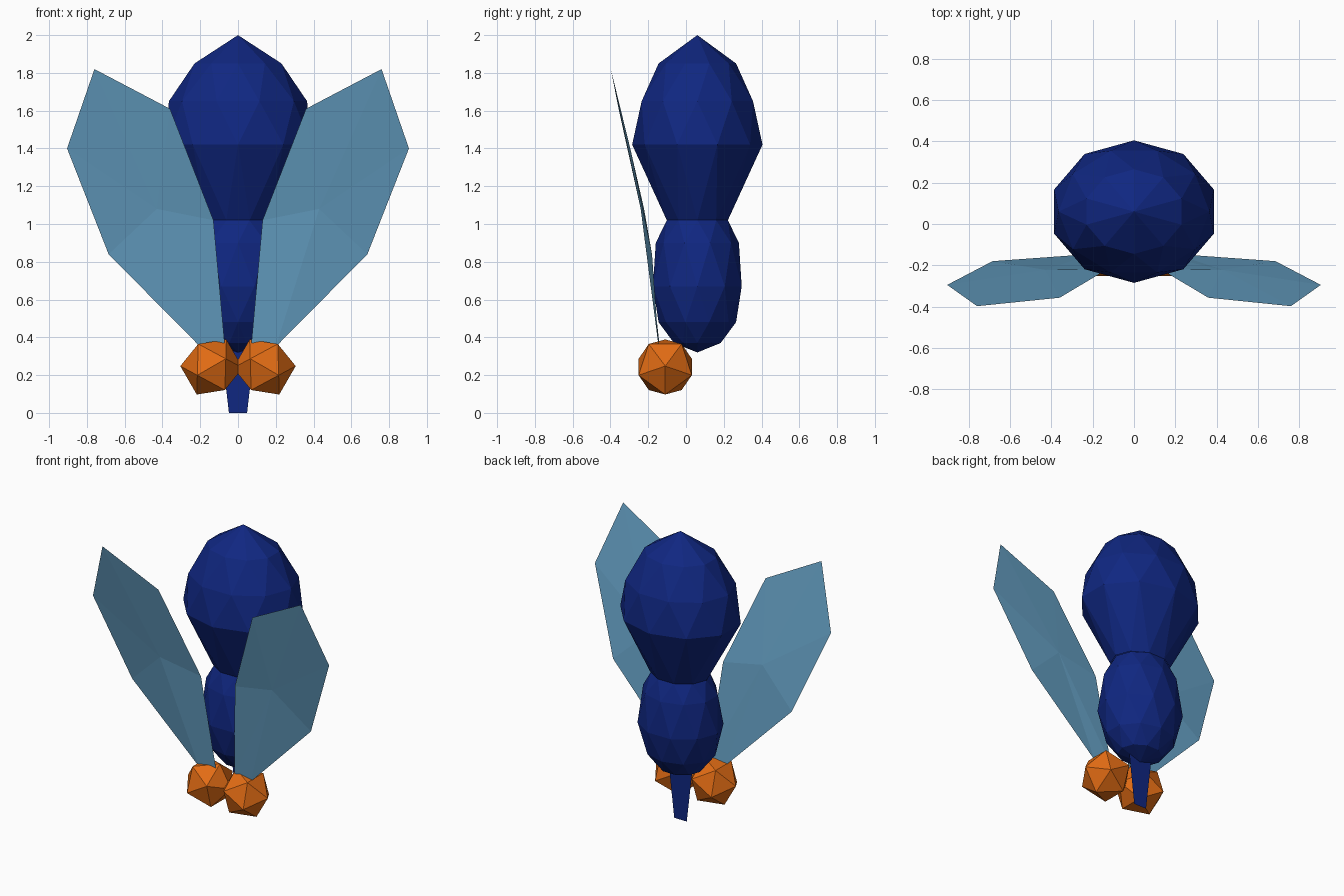
import bpy, bmesh, math
from mathutils import Matrix, Vector

cube = bpy.data.objects.get("Cube")
if cube:
    bpy.data.objects.remove(cube, do_unlink=True)


def material(name, color):
    m = bpy.data.materials.new(name)
    m.use_nodes = True
    m.diffuse_color = (*color, 1)
    m.node_tree.nodes["Principled BSDF"].inputs["Base Color"].default_value = (*color, 1)
    return m


navy = material("navy", (0.005, 0.02, 0.22))
pale_blue = material("pale blue", (0.13, 0.35, 0.55))
orange = material("orange", (0.76, 0.15, 0.007))


def finish(name, bm, mat):
    bmesh.ops.recalc_face_normals(bm, faces=bm.faces)
    mesh = bpy.data.meshes.new(name)
    bm.to_mesh(mesh)
    bm.free()
    mesh.materials.append(mat)
    obj = bpy.data.objects.new(name, mesh)
    bpy.context.collection.objects.link(obj)
    return obj


def hull(bm):
    bmesh.ops.convex_hull(bm, input=bm.verts)


WAIST = 1.02
BODY_Y = 0.06


# Faceted body lobe: staggered ten-sided rings wrapped in a hull, open at the waist
def lobe(name, rings, tip, stretch):
    bm = bmesh.new()
    bm.verts.new((0, BODY_Y, tip))
    for i, (z, r) in enumerate(rings):
        for k in range(10):
            a = math.tau * (k + i % 2 / 2) / 10
            bm.verts.new((r * stretch * math.cos(a), BODY_Y + r * math.sin(a), z))
    hull(bm)
    caps = [f for f in bm.faces if all(abs(v.co.z - WAIST) < 1e-4 for v in f.verts)]
    bmesh.ops.delete(bm, geom=caps, context="FACES")
    finish(name, bm, navy)


lobe("abdomen", [(WAIST, 0.17), (1.42, 0.345), (1.65, 0.31), (1.85, 0.205)], 2.0, 1.18)
lobe("thorax", [(WAIST, 0.17), (0.9, 0.22), (0.67, 0.247), (0.48, 0.205), (0.37, 0.13)], 0.32, 1.14)

# Flat mouth part, waisted in the middle
bm = bmesh.new()
half = [(0.048, 0), (0.03, 0.2), (0.09, 0.36)]
outline = half + [(-x, z) for x, z in reversed(half)]
bm.faces.new([bm.verts.new((x, BODY_Y, z)) for x, z in outline])
bmesh.ops.triangulate(bm, faces=bm.faces)
finish("proboscis", bm, navy)

wing_outline = [(0.07, -0.14, 0.36), (0.13, -0.22, 1.02), (0.36, -0.357, 1.61),
                (0.76, -0.398, 1.82), (0.905, -0.295, 1.4), (0.685, -0.18, 0.84),
                (0.2, -0.145, 0.35)]
PHI = (1 + math.sqrt(5)) / 2

for label, side in (("left", 1), ("right", -1)):
    # Twenty-sided eye
    bm = bmesh.new()
    for a in (-1, 1):
        for b in (-PHI, PHI):
            for p in ((0, a, b), (a, b, 0), (b, 0, a)):
                p = Matrix.Rotation(math.radians(30), 3, "Y") @ Vector(p)
                p = p * 0.087
                bm.verts.new((side * (0.14 + p.x), p.y - 0.11, 0.243 + p.z))
    hull(bm)
    finish(label + "_eye", bm, orange)

    # Thin wing, fanned from a slightly raised middle on both faces
    bm = bmesh.new()
    rim = [bm.verts.new((side * x, y, z)) for x, y, z in wing_outline]
    for y in (-0.24, -0.222):
        mid = bm.verts.new((side * 0.43, y, 1.08))
        for i, v in enumerate(rim):
            bm.faces.new((v, rim[i - 1], mid))
    finish(label + "_wing", bm, pale_blue)
